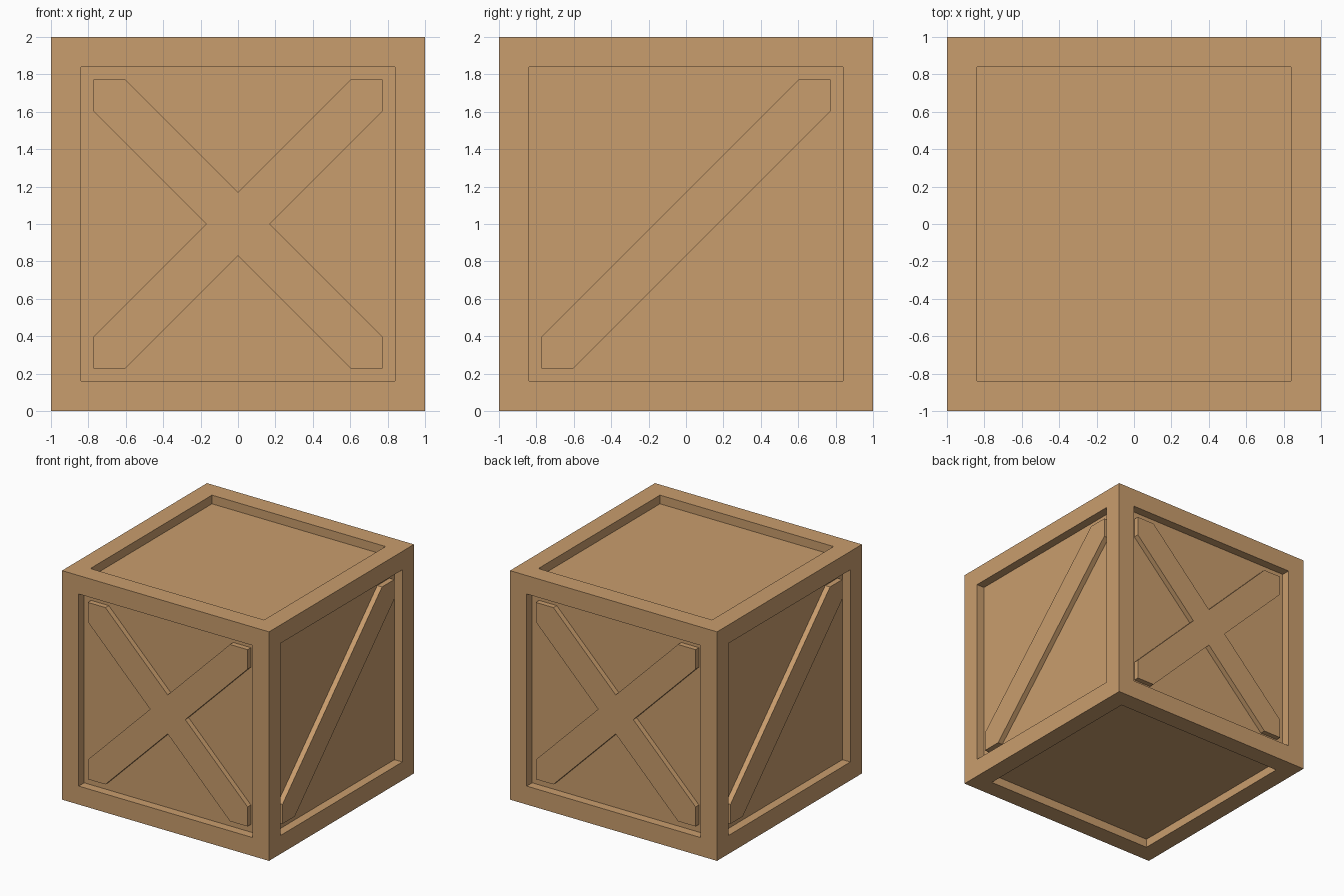
import bpy, bmesh, math
from mathutils import Matrix

if "Cube" in bpy.data.objects:
    bpy.data.objects.remove(bpy.data.objects["Cube"])

A = 0.772        # half size of the recessed panels
W = 0.17         # half brace width measured along the frame
PANEL = 0.076    # panel depth below the frame
BRACE = 0.03     # brace depth below the frame

wood = bpy.data.materials.new("tan wood")
wood.diffuse_color = (0.584, 0.337, 0.153, 1)
wood.use_nodes = True
wood.node_tree.nodes["Principled BSDF"].inputs["Base Color"].default_value = wood.diffuse_color


def finish(bm, name):
    bmesh.ops.recalc_face_normals(bm, faces=bm.faces[:])
    mesh = bpy.data.meshes.new(name)
    bm.to_mesh(mesh)
    bm.free()
    mesh.materials.append(wood)
    obj = bpy.data.objects.new(name, mesh)
    bpy.context.collection.objects.link(obj)
    return obj


# Crate body: cube with a straight-walled recess in every face
bm = bmesh.new()
bmesh.ops.create_cube(bm, size=2, matrix=Matrix.Translation((0, 0, 1)))
for face in bm.faces[:]:
    bmesh.ops.inset_individual(bm, faces=[face], thickness=1 - A)
    inward = -face.normal * PANEL
    floor = bmesh.ops.extrude_discrete_faces(bm, faces=[face])["faces"][0]
    bmesh.ops.translate(bm, verts=floor.verts[:], vec=inward)
finish(bm, "crate_body")


def brace(name, outline, angle):
    """Extrude an outline drawn on the front face, then turn it about z."""
    bm = bmesh.new()
    face = bm.faces.new([bm.verts.new((x, -1 + BRACE, z + 1)) for x, z in outline])
    back = bmesh.ops.extrude_face_region(bm, geom=[face], use_keep_orig=True)["geom"]
    bmesh.ops.translate(bm, verts=[v for v in back if isinstance(v, bmesh.types.BMVert)],
                        vec=(0, PANEL - BRACE, 0))
    bmesh.ops.rotate(bm, verts=bm.verts[:], cent=(0, 0, 0),
                     matrix=Matrix.Rotation(angle, 3, 'Z'))
    finish(bm, name)


# One arm of the cross, repeated by quarter turns
arm = [(W, 0), (A, A - W), (A, A), (A - W, A)]
cross = []
for k in range(4):
    for x, z in arm:
        cross.append((x, z))
    arm = [(-z, x) for x, z in arm]

# Single diagonal bar with its ends cut to the frame corners
half = [(A, A - W), (A, A), (A - W, A)]
diagonal = half + [(-x, -z) for x, z in half]

brace("front_cross_brace", cross, 0)
brace("back_cross_brace", cross, math.pi)
brace("right_diagonal_brace", diagonal, math.pi / 2)
brace("left_diagonal_brace", diagonal, -math.pi / 2)
